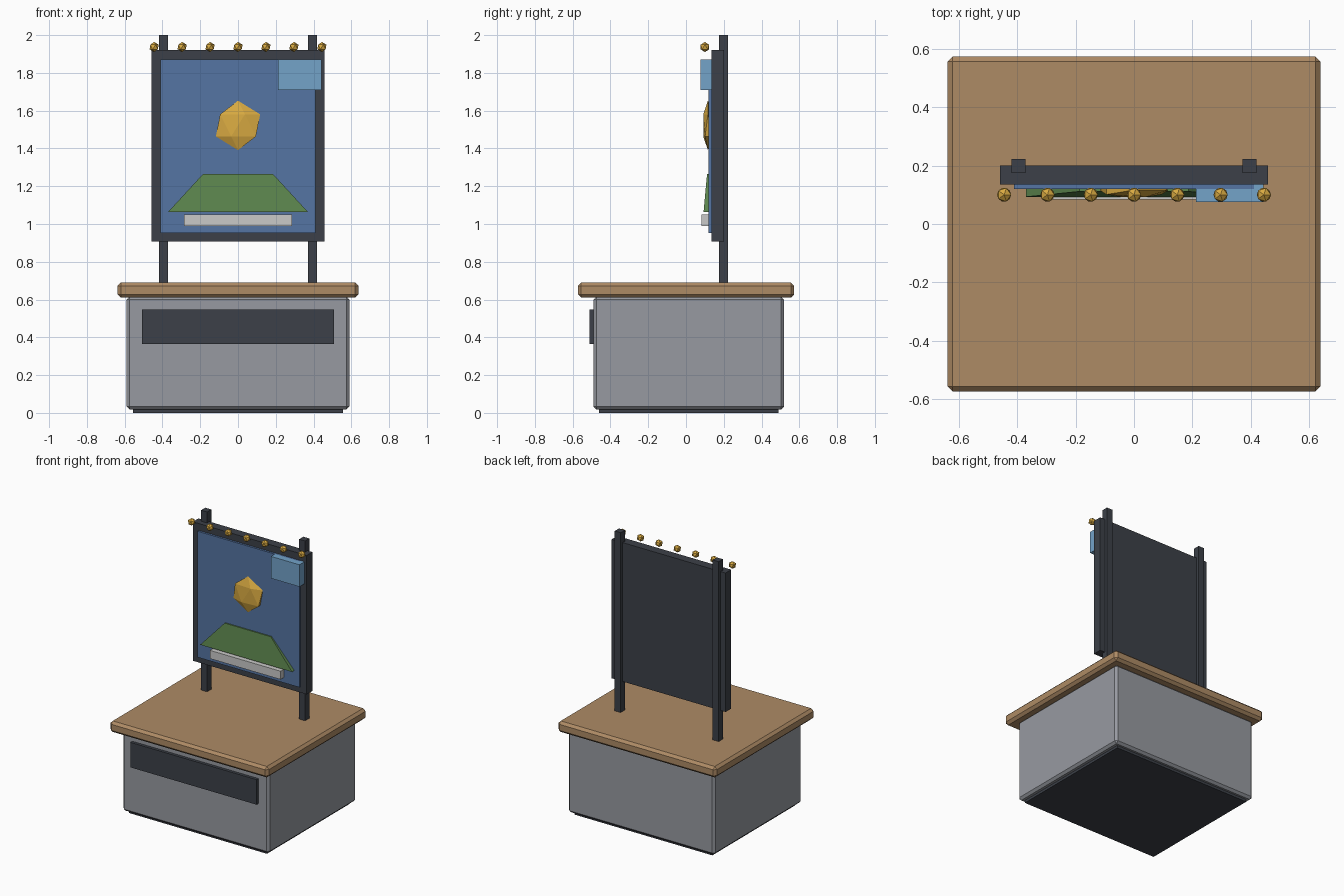
import bpy, bmesh, math
from mathutils import Matrix, Vector

if "Cube" in bpy.data.objects:
    bpy.data.objects.remove(bpy.data.objects["Cube"])


def lin(c):
    c /= 255
    return c / 12.92 if c <= 0.04045 else ((c + 0.055) / 1.055) ** 2.4


def mat(name, r, g, b):
    m = bpy.data.materials.new(name)
    m.diffuse_color = (lin(r), lin(g), lin(b), 1)
    m.use_nodes = True
    m.node_tree.nodes["Principled BSDF"].inputs["Base Color"].default_value = m.diffuse_color
    return m


WOOD = mat("wood", 174, 139, 101)
GREY = mat("cabinet_grey", 151, 154, 161)
DARK = mat("charcoal", 60, 64, 72)
BLUE = mat("panel_blue", 85, 117, 163)
SKY = mat("light_blue", 115, 163, 201)
GREEN = mat("green", 93, 134, 78)
GOLD = mat("gold", 218, 171, 66)
WHITE = mat("off_white", 202, 202, 201)


def finish(name, bm, material):
    me = bpy.data.meshes.new(name)
    bm.to_mesh(me)
    bm.free()
    me.materials.append(material)
    ob = bpy.data.objects.new(name, me)
    bpy.context.collection.objects.link(ob)
    return ob


def box(name, material, x, y, z, bevel=0):
    """Box from (min, max) ranges, with optional chamfered edges."""
    bm = bmesh.new()
    bmesh.ops.create_cube(bm, size=1)
    for v in bm.verts:
        v.co = Vector([r[0] if c < 0 else r[1] for c, r in zip(v.co, (x, y, z))])
    if bevel:
        bmesh.ops.bevel(bm, geom=bm.edges[:], offset=bevel, segments=1,
                        profile=0.5, affect='EDGES')
    return finish(name, bm, material)


def ball(name, loc, radius, squash=1):
    bm = bmesh.new()
    bmesh.ops.create_icosphere(bm, subdivisions=1, radius=radius)
    bmesh.ops.transform(bm, verts=bm.verts,
                        matrix=Matrix.Translation(loc) @ Matrix.Diagonal((1, squash, 1, 1)))
    return finish(name, bm, GOLD)


# Cabinet
box("base_plinth", DARK, (-0.555, 0.555), (-0.46, 0.49), (0, 0.06))
box("cabinet_body", GREY, (-0.59, 0.59), (-0.49, 0.52), (0.018, 0.615), 0.016)
box("front_panel", DARK, (-0.508, 0.508), (-0.512, -0.48), (0.365, 0.547))
box("table_top", WOOD, (-0.638, 0.638), (-0.573, 0.573), (0.61, 0.69), 0.018)

# Posts and sign board
for side, s in (("left", -1), ("right", 1)):
    cx = s * 0.395
    box(side + "_post", DARK, (cx - 0.024, cx + 0.024), (0.174, 0.222), (0.68, 2.0))
box("board_frame", DARK, (-0.459, 0.459), (0.135, 0.2), (0.908, 1.92))
box("board_panel", BLUE, (-0.41, 0.41), (0.12, 0.15), (0.952, 1.87))

# Board decorations
box("corner_block", SKY, (0.212, 0.442), (0.076, 0.15), (1.71, 1.87))
box("lower_bar", WHITE, (-0.285, 0.285), (0.083, 0.13), (0.99, 1.05))
ball("centre_gem", (0, 0.116, 1.522), 0.131, 0.22)

# Flattened four-sided frustum
bm = bmesh.new()
k = math.sqrt(2)
bmesh.ops.create_cone(bm, cap_ends=True, segments=4, radius1=0.37 * k,
                      radius2=0.186 * k, depth=0.2)
bmesh.ops.transform(bm, verts=bm.verts, matrix=Matrix.Translation((0, 0.13, 1.164))
                    @ Matrix.Diagonal((1, 0.1, 1, 1)) @ Matrix.Rotation(math.pi / 4, 4, 'Z'))
finish("green_hill", bm, GREEN)

# Row of bulbs along the top
for i in range(7):
    ball(f"bulb_{i + 1}", ((i - 3) * 0.148, 0.1, 1.937), 0.027)
